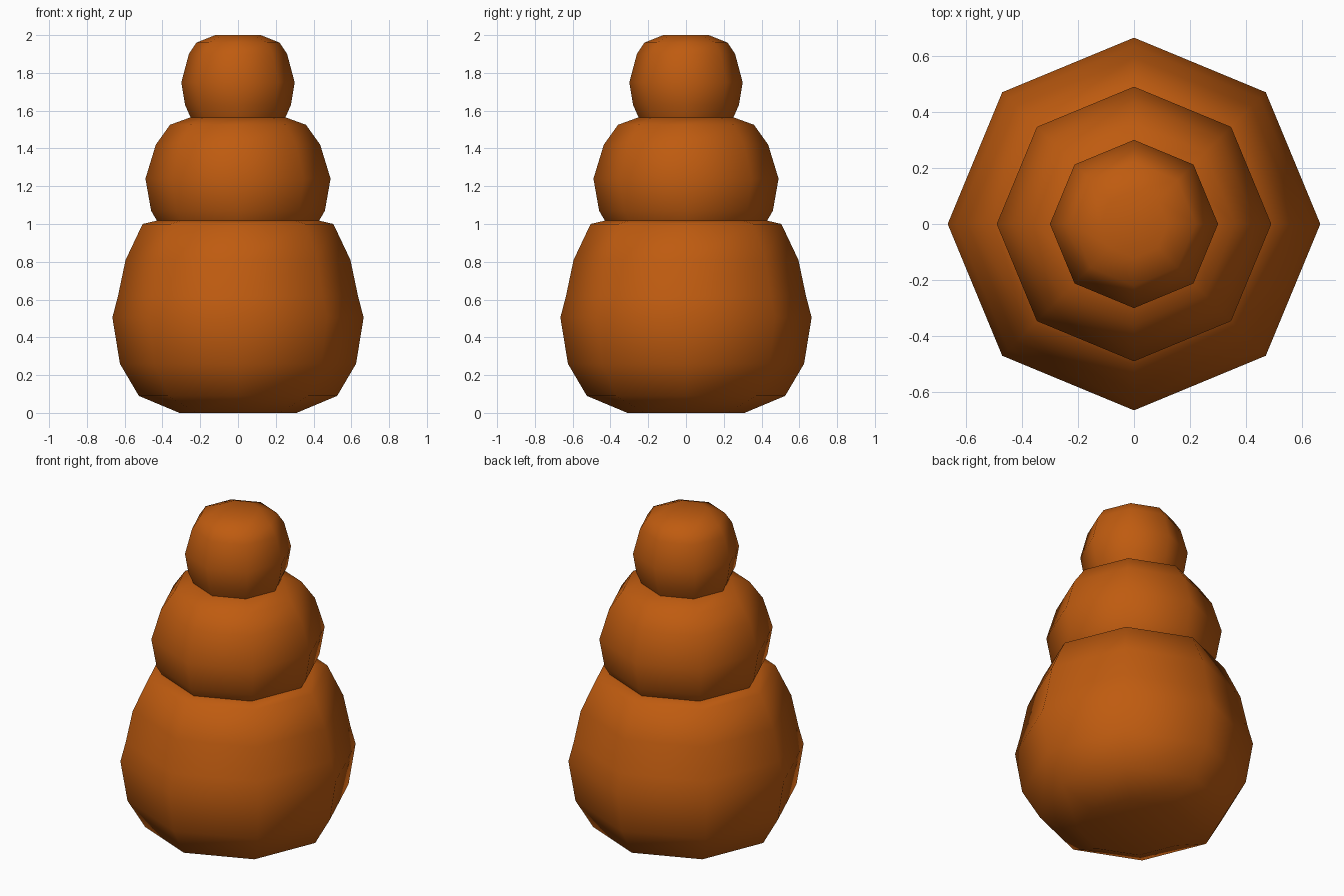
import bpy, bmesh, math

if "Cube" in bpy.data.objects:
    bpy.data.objects.remove(bpy.data.objects["Cube"])

SIDES = 8
mat = bpy.data.materials.new("burnt orange")
mat.diffuse_color = (0.52, 0.105, 0.005, 1)
mat.use_nodes = True
mat.node_tree.nodes["Principled BSDF"].inputs["Base Color"].default_value = mat.diffuse_color


def ball(name, profile, cap_bottom):
    """Revolve (radius, height) points into an eight-sided rounded body."""
    bm = bmesh.new()
    rings = []
    for r, z in profile:
        rings.append([bm.verts.new((r * math.cos(math.tau * i / SIDES),
                                    r * math.sin(math.tau * i / SIDES), z))
                      for i in range(SIDES)])
    for low, high in zip(rings, rings[1:]):
        for i in range(SIDES):
            j = (i + 1) % SIDES
            bm.faces.new((low[i], low[j], high[j], high[i]))
    bm.faces.new(rings[-1])
    if cap_bottom:
        bm.faces.new(rings[0][::-1])
    for f in bm.faces:
        f.smooth = True
    mesh = bpy.data.meshes.new(name)
    bm.to_mesh(mesh)
    bm.free()
    mesh.materials.append(mat)
    obj = bpy.data.objects.new(name, mesh)
    bpy.context.collection.objects.link(obj)


# Large base ball, flat underneath
ball("bottom_ball", [(0.31, 0), (0.525, 0.09), (0.625, 0.26), (0.665, 0.505),
                     (0.635, 0.62), (0.595, 0.81), (0.505, 1.0), (0.42, 1.02)], True)
# Middle ball, its open underside sunk into the base
ball("middle_ball", [(0.425, 1.01), (0.46, 1.07), (0.49, 1.24), (0.435, 1.42),
                     (0.36, 1.525), (0.25, 1.565)], False)
# Small top ball, sunk into the middle one
ball("top_ball", [(0.247, 1.555), (0.28, 1.63), (0.30, 1.75), (0.26, 1.90),
                  (0.22, 1.96), (0.12, 2.0)], False)
